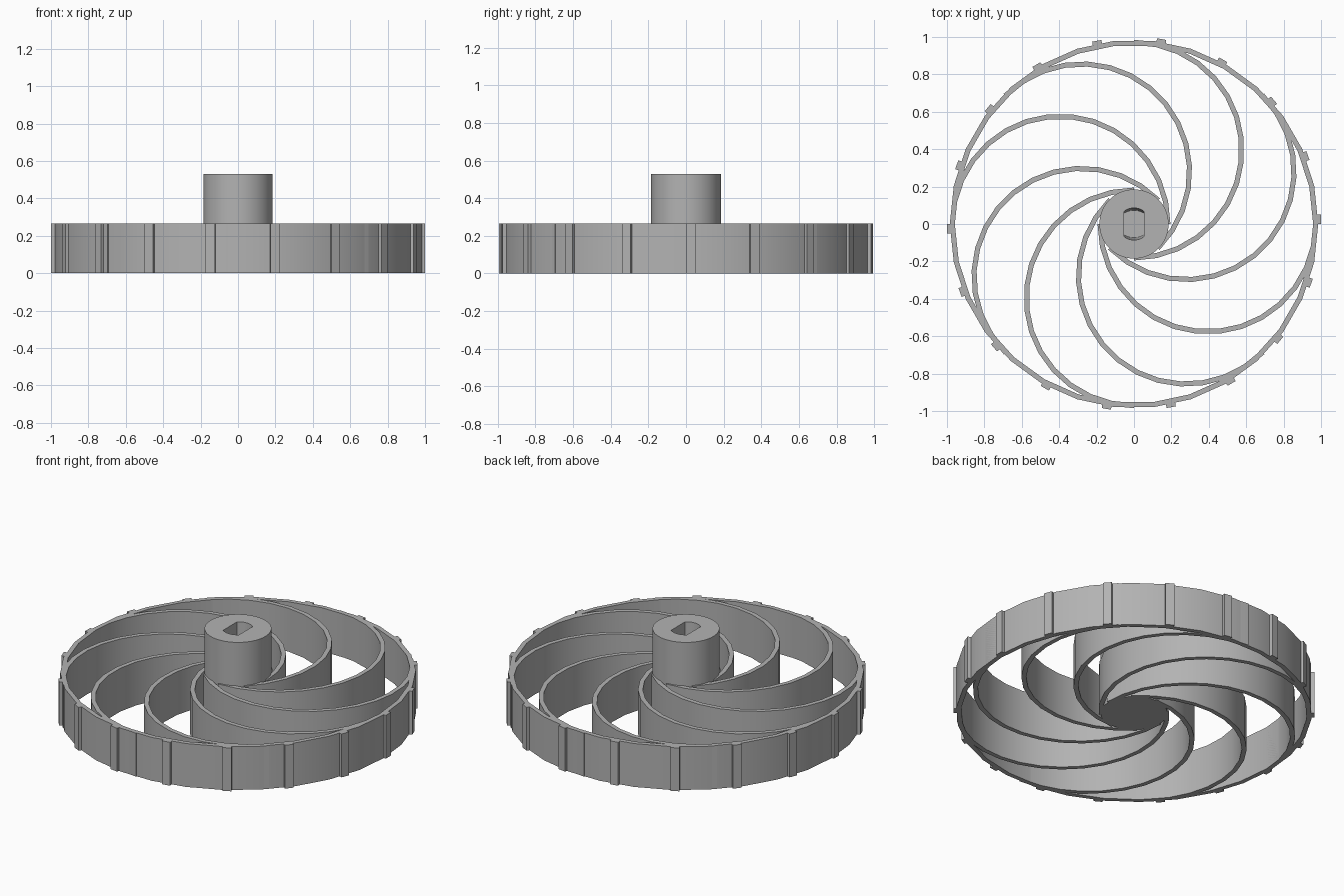
import bpy, bmesh
from math import sin, cos, radians, sqrt, asin, pi
from mathutils import Matrix

cube = bpy.data.objects.get("Cube")
if cube:
    bpy.data.objects.remove(cube, do_unlink=True)

RIM_R, HUB_R, WALL = 0.985, 0.185, 0.027
RIM_H, HUB_H = 0.265, 0.53

grey = bpy.data.materials.new("plain grey")
grey.use_nodes = True
grey.diffuse_color = (0.45, 0.45, 0.45, 1)
grey.node_tree.nodes["Principled BSDF"].inputs["Base Color"].default_value = (0.45, 0.45, 0.45, 1)


def make_object(name, bm):
    bmesh.ops.recalc_face_normals(bm, faces=bm.faces)
    mesh = bpy.data.meshes.new(name)
    bm.to_mesh(mesh)
    bm.free()
    mesh.materials.append(grey)
    obj = bpy.data.objects.new(name, mesh)
    bpy.context.collection.objects.link(obj)
    return obj


def smooth(obj):
    bpy.ops.object.select_all(action='DESELECT')
    obj.select_set(True)
    bpy.context.view_layer.objects.active = obj
    bpy.ops.object.shade_smooth_by_angle(angle=radians(30))


def arc(radius, start, sweep, steps, centre=(0, 0)):
    angles = [start + sweep * i / steps for i in range(steps + 1)]
    return [(centre[0] + radius * cos(a), centre[1] + radius * sin(a)) for a in angles]


def strip_wall(name, outer, inner, height, closed):
    """Upright wall between two matching outlines."""
    bm = bmesh.new()
    rings = [[bm.verts.new((x, y, z)) for x, y in line]
             for line, z in ((outer, 0), (outer, height), (inner, height), (inner, 0))]
    n = len(outer)
    for i in range(n if closed else n - 1):
        j = (i + 1) % n
        for a, b in zip(rings, rings[1:] + rings[:1]):
            bm.faces.new((a[i], a[j], b[j], b[i]))
    if not closed:
        for i in (0, n - 1):
            bm.faces.new([r[i] for r in rings])
    obj = make_object(name, bm)
    smooth(obj)
    return obj


def loft(name, bottom, top, z0, z1):
    """Capped solid between two matching outlines."""
    bm = bmesh.new()
    low = [bm.verts.new((x, y, z0)) for x, y in bottom]
    high = [bm.verts.new((x, y, z1)) for x, y in top]
    bm.faces.new(low)
    bm.faces.new(high)
    for i in range(len(low)):
        j = (i + 1) % len(low)
        bm.faces.new((low[i], low[j], high[j], high[i]))
    return make_object(name, bm)


# Rim
strip_wall("rim", arc(RIM_R, 0, 2 * pi, 30)[:-1],
           arc(RIM_R - WALL, 0, 2 * pi, 30)[:-1], RIM_H, True)

# Half-circle spokes, tangent to both the rim and the hub
INNER_R = HUB_R + 0.01
spoke_r, offset = (RIM_R + INNER_R) / 2, (RIM_R - INNER_R) / 2
for k in range(8):
    a = k * pi / 4
    c = (offset * cos(a), offset * sin(a))
    strip_wall(f"spoke_{k + 1}", arc(spoke_r, a, -pi, 15, c),
               arc(spoke_r - WALL, a, -pi, 15, c), RIM_H, False)

# Tread ribs, each starting at its own radial line
for k in range(18):
    bm = bmesh.new()
    bmesh.ops.create_cube(bm, size=1, matrix=(
        Matrix.Rotation(radians(20 * k), 4, 'Z')
        @ Matrix.Translation((0.982, 0.026, RIM_H / 2))
        @ Matrix.Diagonal((0.034, 0.05, RIM_H, 1))))
    make_object(f"tread_rib_{k + 1}", bm)

# Hub with a blind, flat-sided shaft hole
circle = arc(HUB_R, 0, 2 * pi, 64)[:-1]
hub = loft("hub", circle, circle, 0, HUB_H)
half_w, hole_r = 0.053, 0.086
t = asin(half_w / hole_r)
end = arc(hole_r, pi / 2 - t, 2 * t, 10)
slot = end + [(-x, -y) for x, y in end]
cutter = loft("shaft_hole_cutter", [(x, y * 0.85) for x, y in slot], slot, 0.26, HUB_H + 0.005)
cutter.hide_render = True
cut = hub.modifiers.new("shaft_hole", 'BOOLEAN')
cut.operation, cut.object, cut.solver = 'DIFFERENCE', cutter, 'EXACT'
smooth(hub)
bpy.ops.object.modifier_apply(modifier=cut.name)
bpy.data.objects.remove(cutter, do_unlink=True)
smooth(hub)
